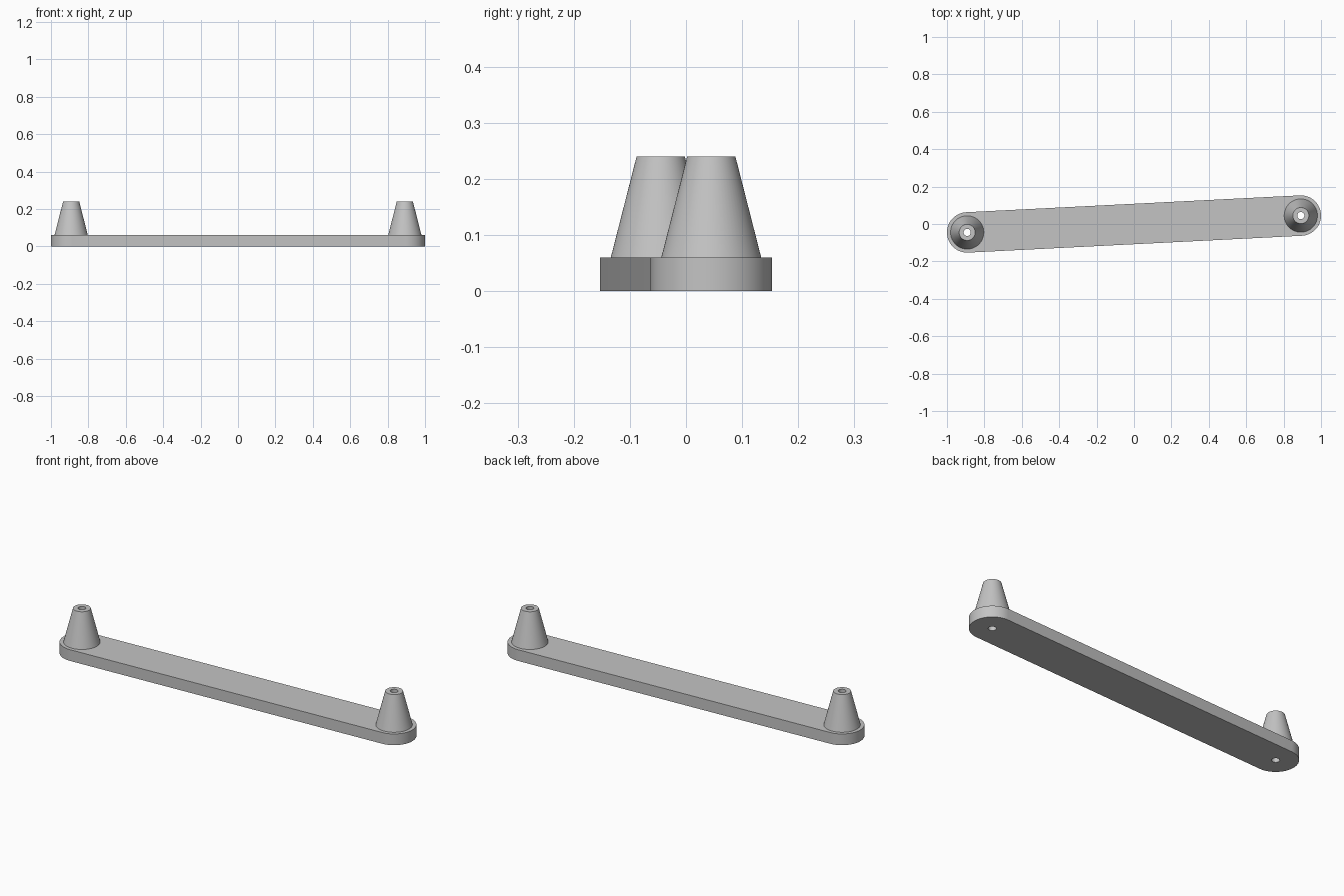
import bpy, bmesh, math
from mathutils import Vector

default = bpy.data.objects.get("Cube")
if default:
    bpy.data.objects.remove(default, do_unlink=True)

END = Vector((0.892, 0.045))      # centre of the left post; the right one is opposite
PLATE_R, PLATE_H = 0.108, 0.06
HOLE_R, POST_TOP = 0.019, 0.24
TILT = math.atan2(END.y, END.x)
SIDES = 64

grey = bpy.data.materials.new("plain grey")
grey.use_nodes = True
colour = (0.55, 0.55, 0.55, 1)
grey.diffuse_color = colour
grey.node_tree.nodes["Principled BSDF"].inputs["Base Color"].default_value = colour


def arc(centre, radius, start, sweep, steps):
    return [centre + radius * Vector((math.cos(a), math.sin(a)))
            for a in (start + sweep * i / steps for i in range(steps + 1))]


def finish(obj):
    obj.data.materials.clear()
    obj.data.materials.append(grey)
    bpy.ops.object.select_all(action='DESELECT')
    obj.select_set(True)
    bpy.context.view_layer.objects.active = obj
    bpy.ops.object.shade_smooth_by_angle(angle=math.radians(30))


# Slanted plate: rounded outline with two screw holes, extruded
outline = (arc(END, PLATE_R, TILT - math.pi / 2, math.pi, SIDES // 2)
           + arc(-END, PLATE_R, TILT + math.pi / 2, math.pi, SIDES // 2))
holes = [arc(c, HOLE_R, 0, math.tau, SIDES)[:-1] for c in (END, -END)]
curve = bpy.data.curves.new("base_plate_outline", 'CURVE')
curve.dimensions = '2D'
curve.fill_mode = 'BOTH'
curve.extrude = PLATE_H / 2
for loop in [outline] + holes:
    spline = curve.splines.new('POLY')
    spline.points.add(len(loop) - 1)
    for point, p in zip(spline.points, loop):
        point.co = (p.x, p.y, 0, 1)
    spline.use_cyclic_u = True
helper = bpy.data.objects.new("plate_outline", curve)
bpy.context.collection.objects.link(helper)
bpy.context.view_layer.update()
mesh = bpy.data.meshes.new_from_object(
    helper.evaluated_get(bpy.context.evaluated_depsgraph_get()))
bpy.data.objects.remove(helper, do_unlink=True)
bm = bmesh.new()
bm.from_mesh(mesh)
bmesh.ops.translate(bm, vec=(0, 0, PLATE_H / 2), verts=bm.verts)
bmesh.ops.remove_doubles(bm, verts=bm.verts, dist=0.0001)
bmesh.ops.recalc_face_normals(bm, faces=bm.faces)
bm.to_mesh(mesh)
bm.free()
plate = bpy.data.objects.new("base_plate", mesh)
bpy.context.collection.objects.link(plate)
finish(plate)


# Hollow tapered posts: a wall profile spun around the post axis
def make_post(name, centre):
    profile = [(0.089, PLATE_H), (0.043, POST_TOP),
               (HOLE_R, POST_TOP), (HOLE_R, PLATE_H)]
    bm = bmesh.new()
    verts = [bm.verts.new((r, 0, z)) for r, z in profile]
    edges = [bm.edges.new(pair) for pair in zip(verts, verts[1:])]
    bmesh.ops.spin(bm, geom=verts + edges, cent=(0, 0, 0), axis=(0, 0, 1),
                   angle=math.tau, steps=SIDES)
    bmesh.ops.remove_doubles(bm, verts=bm.verts, dist=0.0001)
    bmesh.ops.recalc_face_normals(bm, faces=bm.faces)
    # An open tube is ambiguous, so make sure the outer wall faces outwards
    outer = max(bm.faces, key=lambda f: f.calc_center_median().xy.length)
    if outer.normal.dot(outer.calc_center_median()) < 0:
        bmesh.ops.reverse_faces(bm, faces=bm.faces)
    mesh = bpy.data.meshes.new(name)
    bm.to_mesh(mesh)
    bm.free()
    post = bpy.data.objects.new(name, mesh)
    post.location = (centre.x, centre.y, 0)
    bpy.context.collection.objects.link(post)
    finish(post)


make_post("left_post", END)
make_post("right_post", -END)
